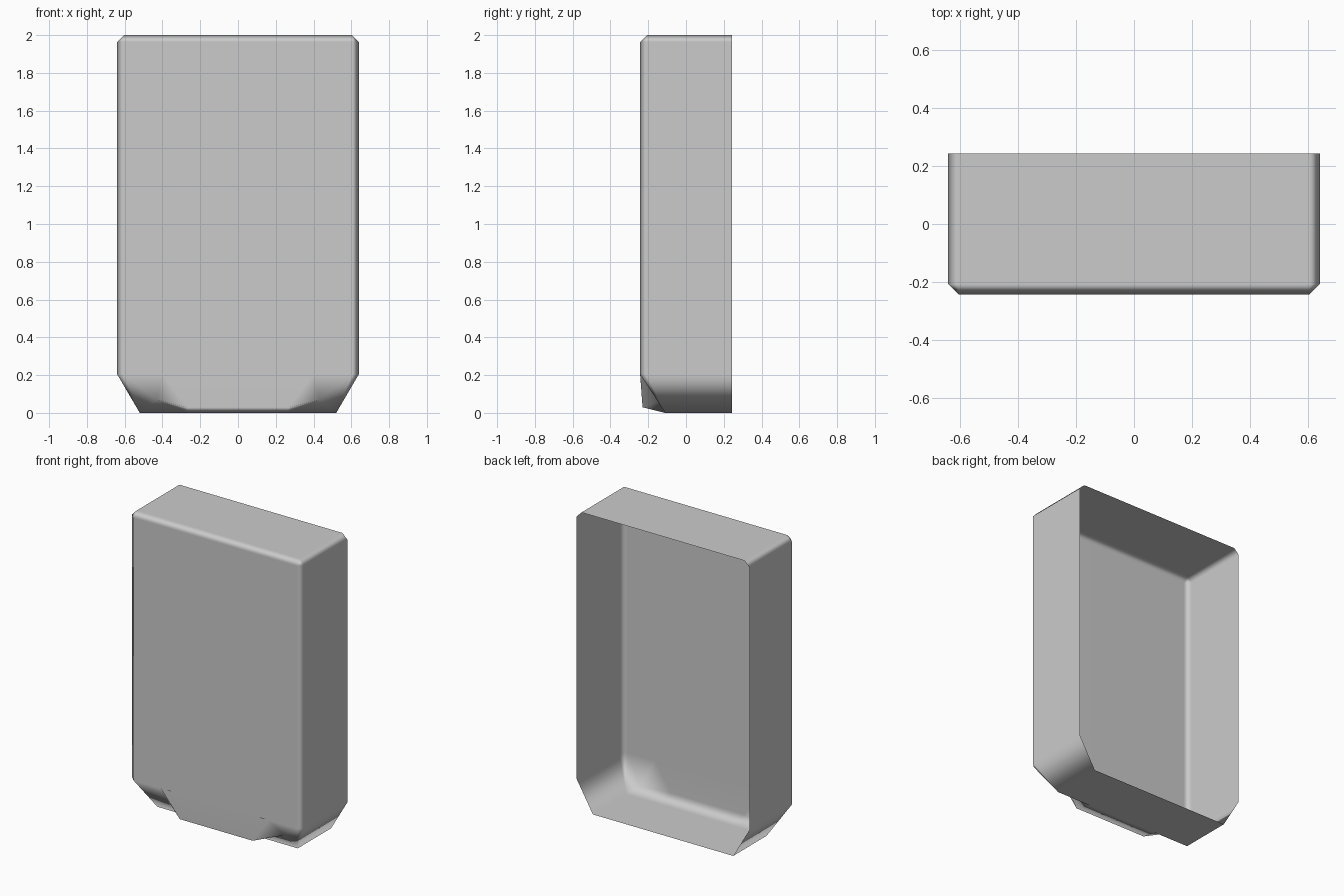
import bpy, bmesh

if "Cube" in bpy.data.objects:
    bpy.data.objects.remove(bpy.data.objects["Cube"], do_unlink=True)

# Single matte grey
grey = bpy.data.materials.new("plain_grey")
grey.use_nodes = True
colour = (0.6, 0.6, 0.6, 1)
grey.diffuse_color = colour
grey.node_tree.nodes["Principled BSDF"].inputs["Base Color"].default_value = colour

W, H, BACK, FRONT = 0.64, 2.0, 0.243, -0.243
BEV, SKIRT, LIP = 0.036, 0.205, -0.11
RIM = FRONT + BEV

# Key points of the left half: edge bevels, skirt corner and pouch
points = {
    "face_top": (W - BEV, FRONT, H - BEV),
    "face_low": (W - BEV, FRONT, SKIRT),
    "side_top": (W, RIM, H - BEV),
    "side_low": (W, RIM, SKIRT),
    "roof": (W - BEV, RIM, H),
    "foot": (0.52, LIP, 0),
    "flank_top": (0.40, FRONT, SKIRT),
    "flank_low": (0.44, LIP, 0),
    "dent": (0.43, -0.125, 0.07),
    "pouch_top": (0.36, FRONT + 0.008, SKIRT),
    "pouch_low": (0.27, -0.23, 0.03),
    "pouch_lip": (0.26, LIP, 0),
}
for name in ("side_top", "side_low", "roof", "foot"):
    x, y, z = points[name]
    points[name + "_back"] = (x, BACK, z)
for name in ("face_top", "roof", "roof_back", "foot_back",
             "pouch_top", "pouch_low", "pouch_lip"):
    points[name + "_mid"] = (0,) + points[name][1:]

faces = [
    # front panel and its bevels
    "face_top_mid face_top face_low flank_top pouch_top pouch_top_mid",
    "face_top side_top side_low face_low",
    "face_top face_top_mid roof_mid roof",
    "face_top roof side_top",
    # roof, side and floor walls, open at the back
    "roof roof_mid roof_back_mid roof_back",
    "roof roof_back side_top_back side_top",
    "side_top side_top_back side_low_back side_low",
    "side_low side_low_back foot_back foot",
    "foot foot_back foot_back_mid pouch_lip_mid pouch_lip flank_low",
    # dented skirt corner
    "face_low side_low foot",
    "face_low foot dent",
    "face_low dent flank_top",
    "foot flank_low dent",
    # hollow pouch
    "flank_top dent pouch_low pouch_top",
    "dent flank_low pouch_lip pouch_low",
    "pouch_top pouch_low pouch_low_mid pouch_top_mid",
    "pouch_low pouch_lip pouch_lip_mid pouch_low_mid",
]

bm = bmesh.new()
verts = {name: bm.verts.new(co) for name, co in points.items()}
for face in faces:
    bm.faces.new([verts[name] for name in face.split()]).smooth = True
bmesh.ops.recalc_face_normals(bm, faces=bm.faces)

# The front panel must look towards -y
bm.normal_update()
panel = max(bm.faces, key=lambda f: f.calc_area() if abs(f.normal.y) > 0.9 else 0)
if panel.normal.y > 0:
    bmesh.ops.reverse_faces(bm, faces=bm.faces)

mesh = bpy.data.meshes.new("cover_shell")
bm.to_mesh(mesh)
bm.free()
mesh.materials.append(grey)
shell = bpy.data.objects.new("cover_shell", mesh)
bpy.context.collection.objects.link(shell)

# Mirrored half, with bevels blending softly into flat walls
mirror = shell.modifiers.new("mirror", 'MIRROR')
mirror.use_clip = True
soft = shell.modifiers.new("soft_bevels", 'WEIGHTED_NORMAL')
soft.weight = 100
